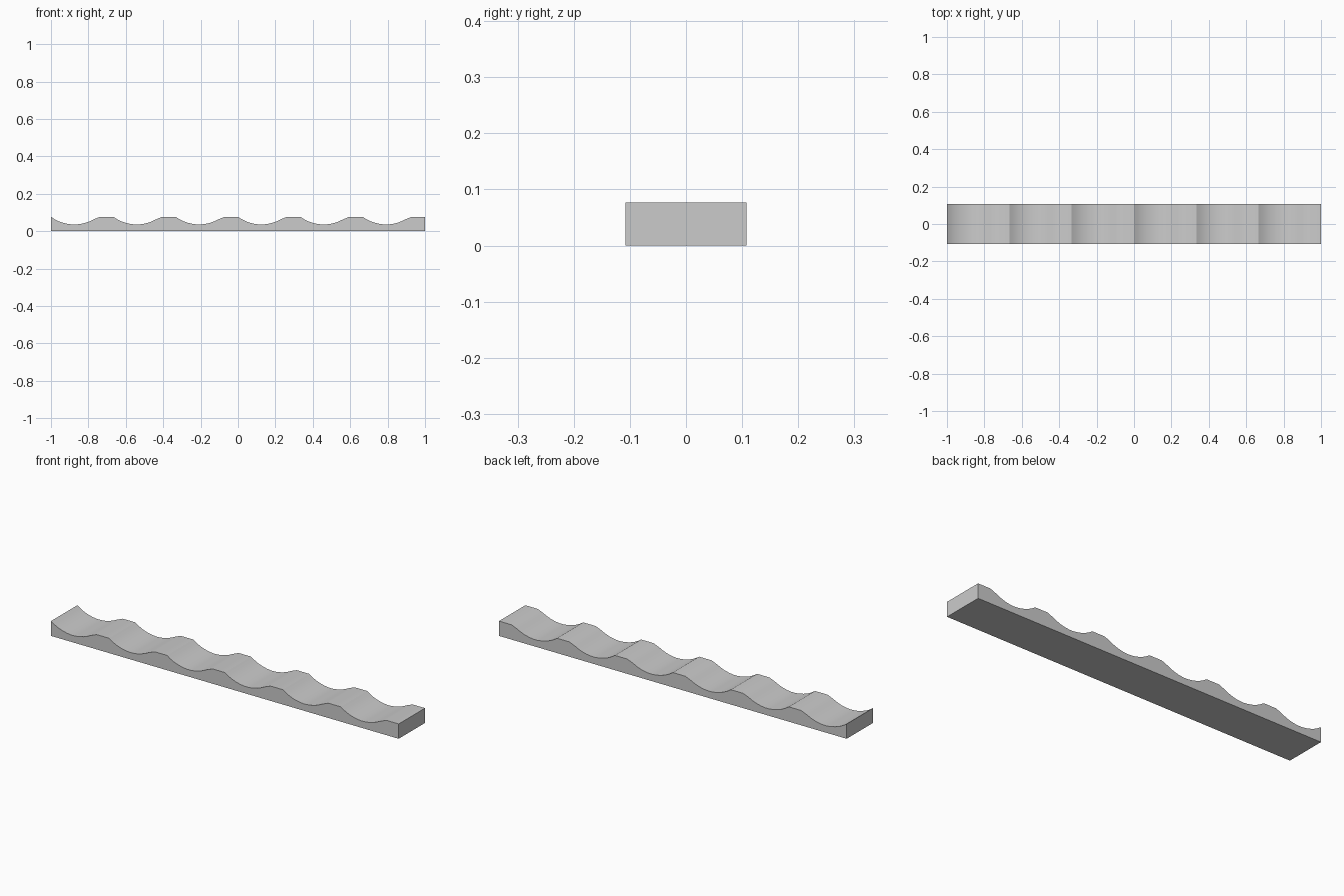
import bpy, bmesh

if "Cube" in bpy.data.objects:
    bpy.data.objects.remove(bpy.data.objects["Cube"])

PERIOD, COUNT = 1 / 3, 6
HALF_DEPTH, HEIGHT = 0.108, 0.077

# One scallop: concave hollow, then a short flat crest
hollow = [(0.0, 0.077), (0.02, 0.064), (0.042, 0.053), (0.065, 0.045),
          (0.09, 0.039), (0.115, 0.036), (0.135, 0.036), (0.16, 0.039),
          (0.185, 0.045), (0.207, 0.053), (0.23, 0.064), (0.262, 0.077)]

# Repeat along x and close along the flat base
profile = [(-1 + i * PERIOD + x, z) for i in range(COUNT) for x, z in hollow]
profile += [(1, HEIGHT), (1, 0), (-1, 0)]

# Extrude the profile through the depth
bm = bmesh.new()
face = bm.faces.new([bm.verts.new((x, -HALF_DEPTH, z)) for x, z in profile])
ext = bmesh.ops.extrude_face_region(bm, geom=[face])
verts = [g for g in ext["geom"] if isinstance(g, bmesh.types.BMVert)]
bmesh.ops.translate(bm, verts=verts, vec=(0, 2 * HALF_DEPTH, 0))
bmesh.ops.recalc_face_normals(bm, faces=bm.faces[:])

mesh = bpy.data.meshes.new("scalloped_rail")
bm.to_mesh(mesh)
bm.free()
rail = bpy.data.objects.new("scalloped_rail", mesh)
bpy.context.collection.objects.link(rail)

# Smooth the hollows, keep the crest and outer edges sharp
bpy.context.view_layer.objects.active = rail
rail.select_set(True)
bpy.ops.object.shade_smooth_by_angle(angle=0.5)
